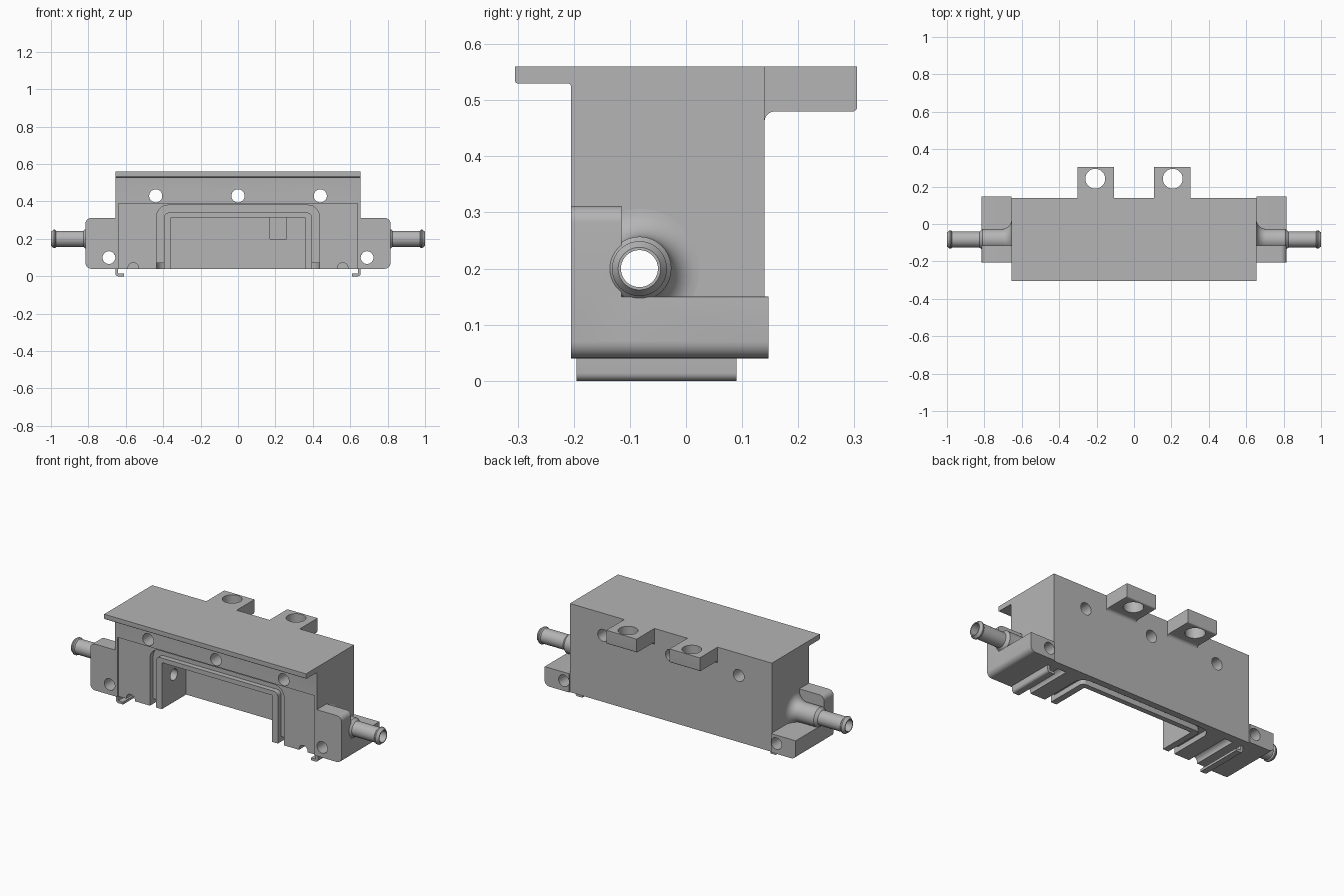
import bpy, bmesh, math
from mathutils import Vector, Matrix

cube = bpy.data.objects.get("Cube")
if cube:
    bpy.data.objects.remove(cube, do_unlink=True)

grey = bpy.data.materials.new("plain_grey")
grey.use_nodes = True
colour = (0.46, 0.46, 0.46, 1)
grey.diffuse_color = colour
grey.node_tree.nodes["Principled BSDF"].inputs["Base Color"].default_value = colour

PORT_Y, PORT_Z = -0.083, 0.2


def finish(name, bm):
    bmesh.ops.recalc_face_normals(bm, faces=bm.faces)
    mesh = bpy.data.meshes.new(name)
    bm.to_mesh(mesh)
    bm.free()
    mesh.materials.append(grey)
    ob = bpy.data.objects.new(name, mesh)
    bpy.context.collection.objects.link(ob)
    return ob


def outline(corners, steps=7):
    """Round each right-angled corner given as (a, b, radius)."""
    pts = []
    for i, (a, b, *r) in enumerate(corners):
        p = Vector((a, b))
        if not r:
            pts.append(p)
            continue
        u = (Vector(corners[i - 1][:2]) - p).normalized() * r[0]
        v = (Vector(corners[(i + 1) % len(corners)][:2]) - p).normalized() * r[0]
        for k in range(steps + 1):
            t = math.pi / 2 * k / steps
            pts.append(p + u + v - v * math.cos(t) - u * math.sin(t))
    return pts


def rect(a0, a1, b0, b1):
    return [(a0, b0), (a1, b0), (a1, b1), (a0, b1)]


def circle(a, b, r, n=40):
    return [(a + r * math.cos(2 * math.pi * i / n), b + r * math.sin(2 * math.pi * i / n))
            for i in range(n)]


def prism(name, pts, axis, lo, hi):
    """Extrude a flat outline along the named axis."""
    place = {"x": lambda a, b, d: (d, a, b),
             "y": lambda a, b, d: (a, d, b),
             "z": lambda a, b, d: (a, b, d)}[axis]
    bm = bmesh.new()
    face = bm.faces.new([bm.verts.new(place(*p, lo)) for p in pts])
    ext = bmesh.ops.extrude_face_region(bm, geom=[face])["geom"]
    shift = Vector(place(0, 0, hi - lo))
    bmesh.ops.translate(bm, vec=shift, verts=[g for g in ext if isinstance(g, bmesh.types.BMVert)])
    return finish(name, bm)


def lathe(name, profile, side):
    """Turn a closed (x, radius) profile around the port axis."""
    bm = bmesh.new()
    vs = [bm.verts.new((side * x, PORT_Y, PORT_Z + r)) for x, r in profile]
    for i, v in enumerate(vs):
        bm.edges.new((vs[i - 1], v))
    bmesh.ops.spin(bm, geom=bm.verts[:] + bm.edges[:], cent=(0, PORT_Y, PORT_Z),
                   axis=(1, 0, 0), angle=2 * math.pi, steps=40)
    bmesh.ops.remove_doubles(bm, verts=bm.verts, dist=0.0001)
    return finish(name, bm)


def combine(ob, tool, operation="DIFFERENCE"):
    mod = ob.modifiers.new("shape", "BOOLEAN")
    mod.operation, mod.solver, mod.object = operation, "EXACT", tool
    bpy.context.view_layer.objects.active = ob
    bpy.ops.object.modifier_apply(modifier=mod.name)
    bpy.data.objects.remove(tool, do_unlink=True)


def cut(ob, pts, axis, lo, hi):
    combine(ob, prism("cutter", pts, axis, lo, hi))


parts = []

# Main housing with the overhanging top lip
body = prism("housing", outline([(-0.205, 0.04), (0.14, 0.04), (0.14, 0.56), (-0.305, 0.56),
                                 (-0.305, 0.53, 0.006), (-0.205, 0.53, 0.006)]),
             "x", -0.655, 0.655)
parts.append(body)

# Shallow front recess, open cavity and ceiling notch
cut(body, rect(-0.64, 0.64, 0, 0.39), "y", -0.25, -0.195)
cut(body, rect(-0.358, 0.358, 0, 0.313), "y", -0.25, 0.03)
cut(body, rect(0.17, 0.26, 0.2, 0.332), "y", -0.16, 0.045)


# Seal groove around the front opening and the underside
def seal(start, end, sign):
    e, w = end, 0.04 * sign
    return outline([(-0.435, start), (-0.435, e, 0.06), (0.435, e, 0.06), (0.435, start),
                    (0.395, start), (0.395, e - w, 0.025), (-0.395, e - w, 0.025),
                    (-0.395, start)])


cut(body, seal(0.01, 0.38, 1), "y", -0.25, -0.165)
cut(body, seal(-0.25, 0.1, 1), "z", 0.0, 0.07)

# Mounting holes through the housing
for x in (-0.44, 0, 0.44):
    cut(body, circle(x, 0.43, 0.035), "y", -0.3, 0.2)

# Round underside channels and port bores
for side in (1, -1):
    cut(body, circle(side * 0.56, 0.045, 0.028), "y", -0.25, 0.09)
    cut(body, circle(PORT_Y, PORT_Z, 0.033), "x", *sorted((side * 0.3, side * 0.7)))

for side, label in ((1, "left"), (-1, "right")):
    # Rear tab with a vertical hole and a fillet below
    tab = prism(label + "_rear_tab",
                outline([(0.13, 0.56), (0.305, 0.56), (0.305, 0.48, 0.008),
                         (0.14, 0.48, 0.018), (0.14, 0.455), (0.13, 0.455)]),
                "x", *sorted((side * 0.107, side * 0.303)))
    cut(tab, circle(side * 0.207, 0.242, 0.053), "z", 0.4, 0.6)

    # End ear: tall front lug and low block behind it
    def ear_shape(top, r):
        return outline([(side * 0.655, 0.04), (side * 0.815, 0.04, 0.03),
                        (side * 0.815, top, r), (side * 0.655, top)])

    ear = prism(label + "_ear", ear_shape(0.312, 0.03), "y", -0.205, -0.115)
    combine(ear, prism("block", ear_shape(0.15, 0.002), "y", -0.16, 0.147), "UNION")
    cut(ear, circle(side * 0.69, 0.1, 0.034), "y", -0.3, 0.3)
    cut(ear, circle(PORT_Y, PORT_Z, 0.05), "x", *sorted((side * 0.6, side * 0.9)))

    # Flared boss and hose barb with an open bore
    flare = [(0.705 - 0.05 * math.sin(t), 0.107 - 0.05 * math.cos(t))
             for t in (math.pi / 2 * k / 8 for k in range(8, -1, -1))]
    port = lathe(label + "_port",
                 [(0.655, 0.033)] + flare +
                 [(0.81, 0.057), (0.817, 0.051), (0.826, 0.043), (0.972, 0.043),
                  (0.978, 0.049), (0.985, 0.049), (1.0, 0.038), (1.0, 0.033)], side)

    # Thin hooked foot under the end wall
    foot = prism(label + "_foot",
                 outline([(side * 0.655, 0.045), (side * 0.655, 0, 0.014), (side * 0.61, 0),
                          (side * 0.61, 0.014), (side * 0.641, 0.014), (side * 0.641, 0.045)]),
                 "y", -0.195, 0.09)
    parts += [tab, ear, port, foot]

# Smooth the round walls while keeping crisp edges
bpy.ops.object.select_all(action="DESELECT")
for ob in parts:
    ob.select_set(True)
bpy.context.view_layer.objects.active = body
bpy.ops.object.shade_smooth_by_angle(angle=math.radians(30))
